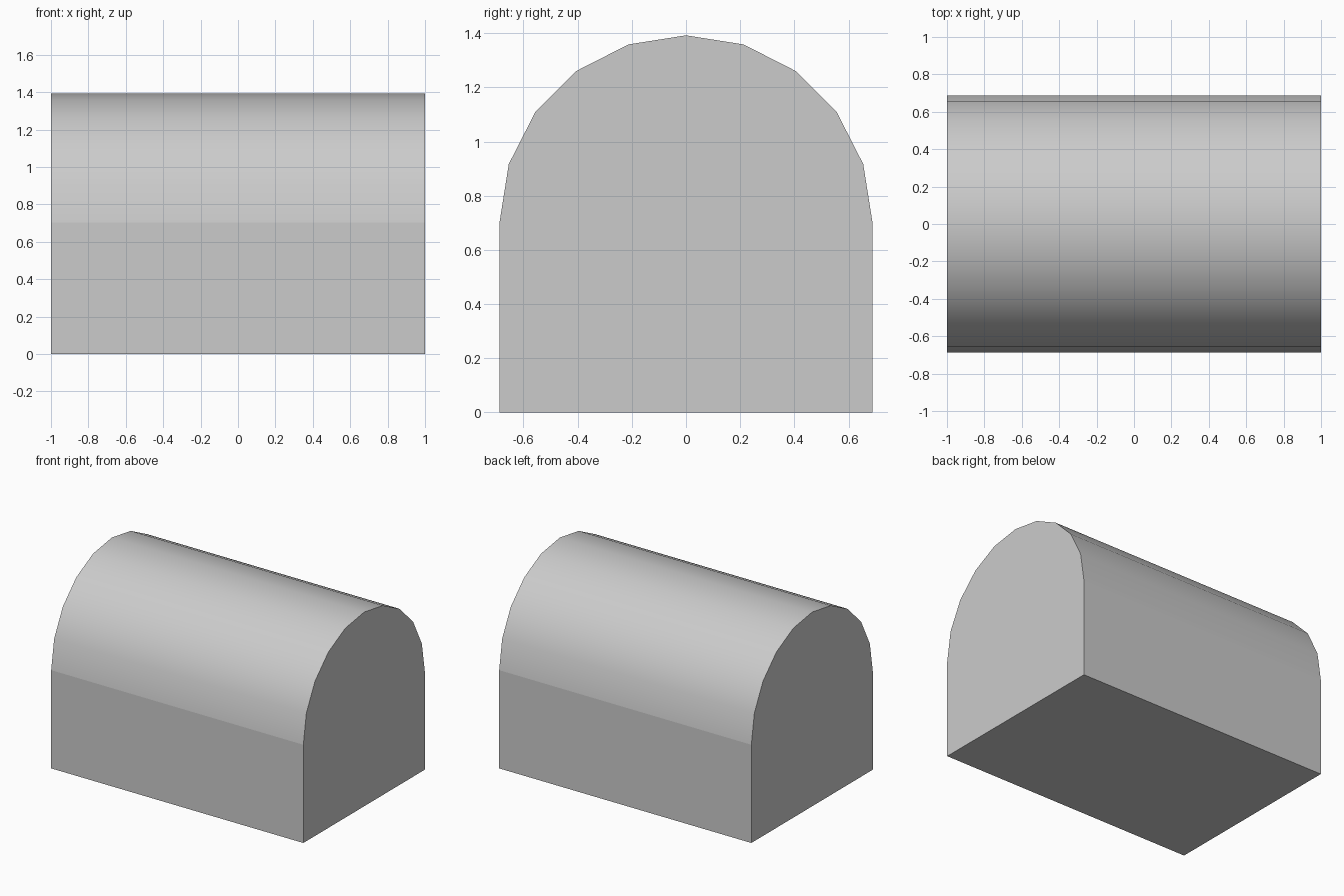
import bpy, bmesh, math

if "Cube" in bpy.data.objects:
    bpy.data.objects.remove(bpy.data.objects["Cube"])

R = 0.688       # half depth and lid radius
SEAM = 0.704    # height where the lid meets the box


def extrude_profile(name, profile):
    """Closed prism along x from a (y, z) outline."""
    bm = bmesh.new()
    face = bm.faces.new([bm.verts.new((-1, y, z)) for y, z in profile])
    out = bmesh.ops.extrude_face_region(bm, geom=[face])
    moved = [v for v in out["geom"] if isinstance(v, bmesh.types.BMVert)]
    bmesh.ops.translate(bm, verts=moved, vec=(2, 0, 0))
    bmesh.ops.recalc_face_normals(bm, faces=bm.faces)
    mesh = bpy.data.meshes.new(name)
    bm.to_mesh(mesh)
    bm.free()
    obj = bpy.data.objects.new(name, mesh)
    bpy.context.collection.objects.link(obj)
    return obj


# Rectangular base
extrude_profile("chest_base", [(-R, 0), (R, 0), (R, SEAM), (-R, SEAM)])

# Half-round lid, ten segments
arc = [(R * math.cos(math.pi * i / 10), SEAM + R * math.sin(math.pi * i / 10))
       for i in range(11)]
lid = extrude_profile("chest_lid", arc)

# Smooth barrel with crisp ends
bpy.context.view_layer.objects.active = lid
lid.select_set(True)
bpy.ops.object.shade_smooth_by_angle(angle=math.radians(30))
